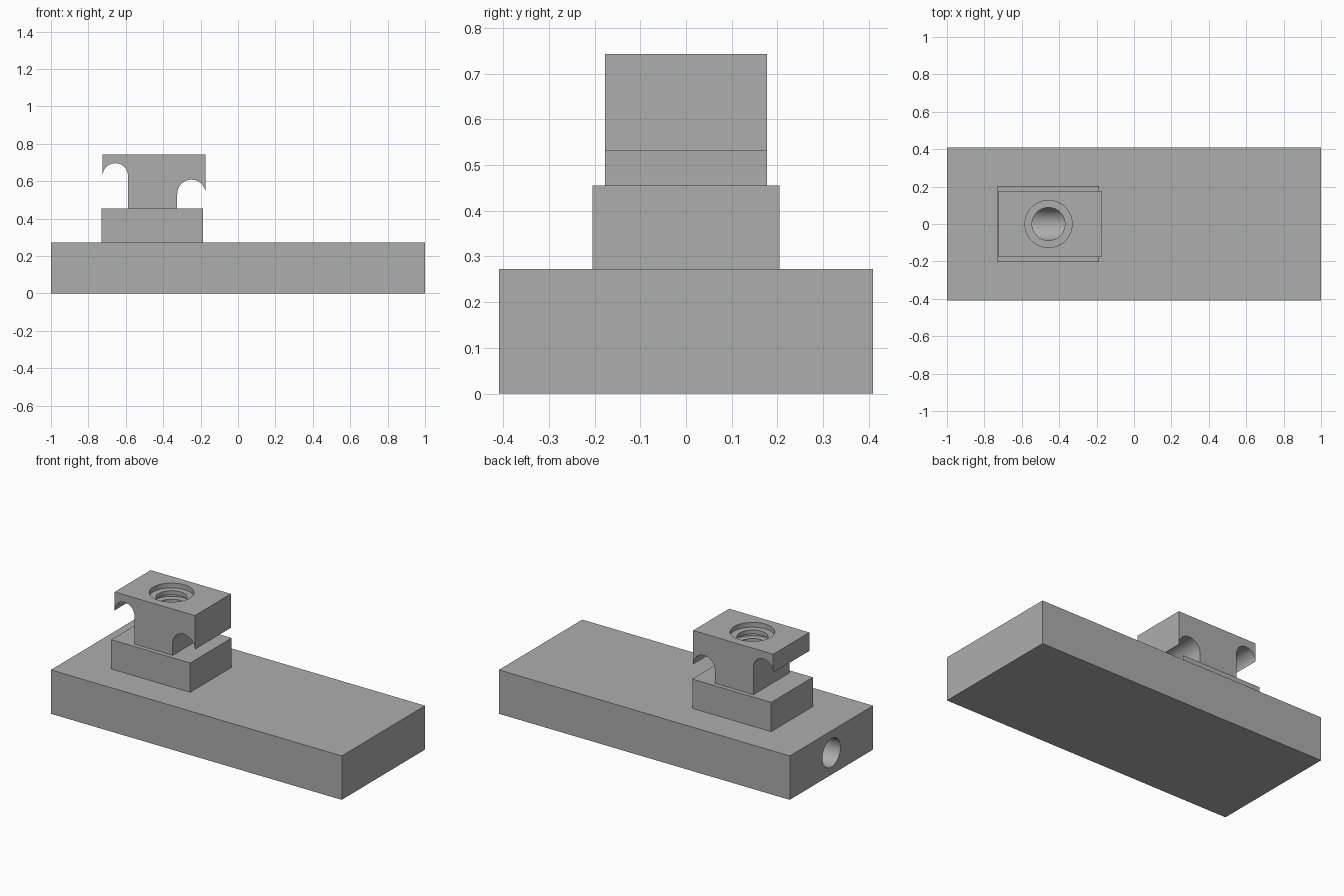
import bpy, bmesh, math
from mathutils import Matrix

cube = bpy.data.objects.get("Cube")
if cube:
    bpy.data.objects.remove(cube, do_unlink=True)

grey = bpy.data.materials.new("plain grey")
grey.use_nodes = True
colour = (0.42, 0.42, 0.42, 1)
grey.diffuse_color = colour
grey.node_tree.nodes["Principled BSDF"].inputs["Base Color"].default_value = colour

BORE_X, BORE_R, PORT_R, PORT_Z = -0.457, 0.088, 0.0885, 0.137
SEAT_R = 0.126


def make_object(name, bm):
    bmesh.ops.recalc_face_normals(bm, faces=bm.faces[:])
    mesh = bpy.data.meshes.new(name)
    bm.to_mesh(mesh)
    bm.free()
    mesh.materials.append(grey)
    ob = bpy.data.objects.new(name, mesh)
    bpy.context.collection.objects.link(ob)
    return ob


def extruded(name, outline, half_depth):
    """Solid from an x-z outline, extruded along y."""
    bm = bmesh.new()
    face = bm.faces.new([bm.verts.new((x, -half_depth, z)) for x, z in outline])
    out = bmesh.ops.extrude_face_region(bm, geom=[face])["geom"]
    verts = [g for g in out if isinstance(g, bmesh.types.BMVert)]
    bmesh.ops.translate(bm, verts=verts, vec=(0, 2 * half_depth, 0))
    return make_object(name, bm)


def box_outline(x0, x1, z0, z1):
    return [(x0, z0), (x1, z0), (x1, z1), (x0, z1)]


def turned(name, profile, matrix, sides=64):
    """Closed solid turned about its local z from (radius, height) points."""
    bm = bmesh.new()
    rings = []
    for r, h in profile:
        rings.append([bm.verts.new((r * math.cos(a), r * math.sin(a), h))
                      for a in (2 * math.pi * (i + 0.5) / sides for i in range(sides))])
    for low, high in zip(rings, rings[1:]):
        for i in range(sides):
            j = (i + 1) % sides
            bm.faces.new((low[i], low[j], high[j], high[i]))
    bm.faces.new(rings[0])
    bm.faces.new(rings[-1])
    bm.transform(matrix)
    return make_object(name, bm)


def cut(ob, cutters):
    """Subtract the cutters, then remove them."""
    for c in cutters:
        c.hide_render = True
        mod = ob.modifiers.new("bore", 'BOOLEAN')
        mod.operation = 'DIFFERENCE'
        mod.solver = 'EXACT'
        mod.object = c
    bpy.context.view_layer.update()
    graph = bpy.context.evaluated_depsgraph_get()
    mesh = bpy.data.meshes.new_from_object(ob.evaluated_get(graph))
    ob.modifiers.clear()
    ob.data = mesh
    for c in cutters:
        bpy.data.objects.remove(c, do_unlink=True)
    bpy.ops.object.select_all(action='DESELECT')
    ob.select_set(True)
    bpy.context.view_layer.objects.active = ob
    bpy.ops.object.shade_smooth_by_angle(angle=math.radians(30))


def arc(cx, cz, r, a0, a1, n=24):
    return [(cx + r * math.cos(math.radians(a0 + (a1 - a0) * i / n)),
             cz + r * math.sin(math.radians(a0 + (a1 - a0) * i / n)))
            for i in range(n + 1)]


axis = Matrix.Translation((BORE_X, 0, 0))

# Long base with a side port meeting the vertical bore
base = extruded("base_plate", box_outline(-1, 1, 0, 0.273), 0.409)
port_frame = Matrix.Translation((0, 0, PORT_Z)) @ Matrix.Rotation(math.pi / 2, 4, 'Y')
cut(base, [
    turned("port_cutter", [(PORT_R, -1.1), (PORT_R, -0.365)], port_frame),
    turned("bore_cutter", [(BORE_R, PORT_Z + 0.003), (BORE_R, 0.4)], axis),
])

# Middle block
middle = extruded("middle_block", box_outline(-0.729, -0.186, 0.273, 0.455), 0.204)
cut(middle, [turned("bore_cutter", [(BORE_R, 0.2), (BORE_R, 0.5)], axis)])

# Top block: stem with a round-topped notch under each overhang
outline = ([(-0.588, 0.455), (-0.325, 0.455)]
           + arc(-0.249, 0.532, 0.076, 180, 0)
           + [(-0.173, 0.743), (-0.724, 0.743)]
           + arc(-0.656, 0.628, 0.068, 180, 0))
top = extruded("top_block", outline, 0.177)

# Stepped bore: seat at the top and a ring groove below it
stepped = [(BORE_R, 0.4), (BORE_R, 0.66), (SEAT_R, 0.66), (SEAT_R, 0.688),
           (BORE_R, 0.688), (BORE_R, 0.713), (SEAT_R, 0.713), (SEAT_R, 0.8)]
cut(top, [turned("stepped_bore_cutter", stepped, axis)])
